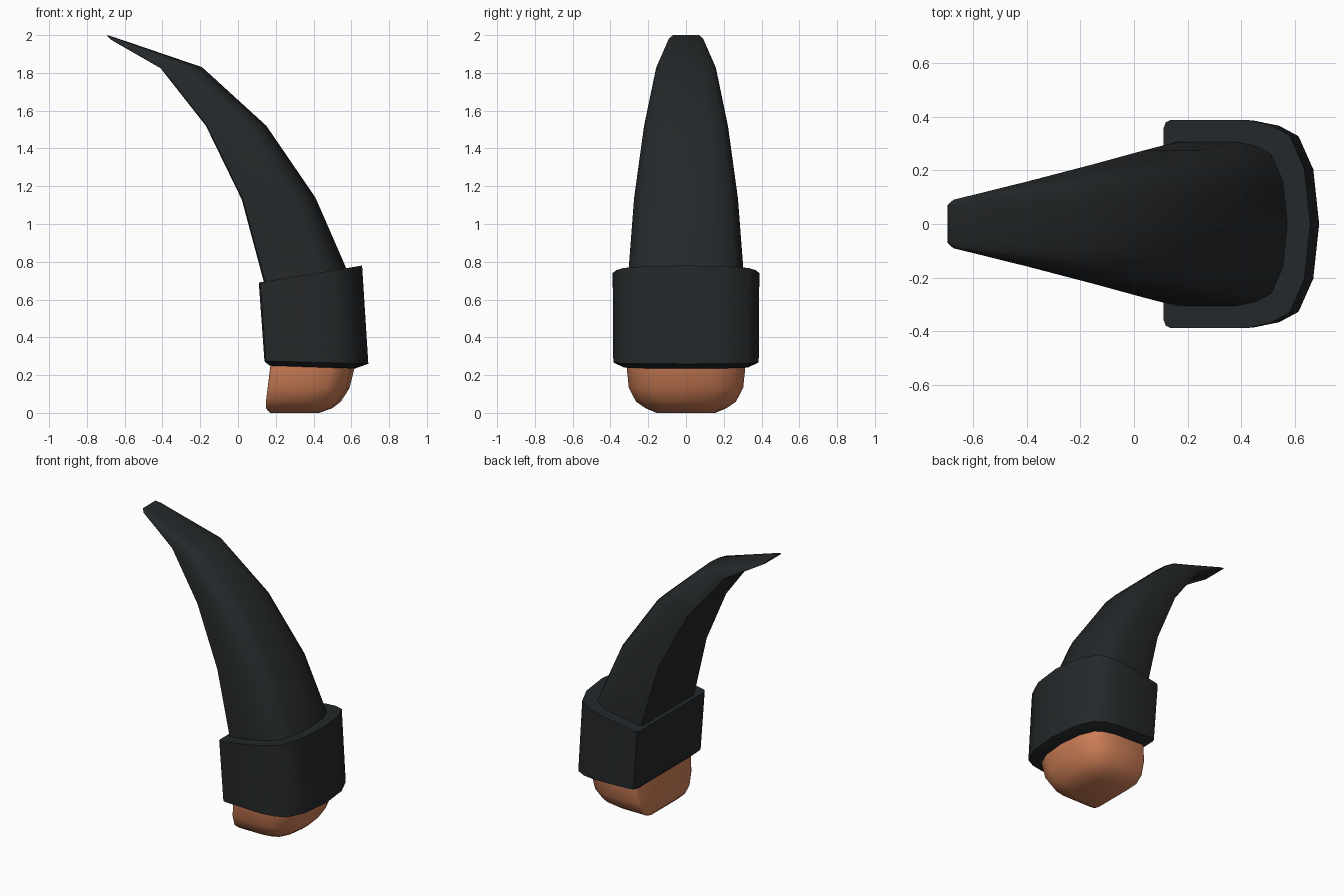
import bpy, bmesh, math

if "Cube" in bpy.data.objects:
    bpy.data.objects.remove(bpy.data.objects["Cube"])

# D-shaped section: (fraction from back to front, fraction of half width)
HALF = [(0.0, 0.92), (0.015, 0.975), (0.05, 1), (0.56, 1), (0.73, 0.95),
        (0.86, 0.85), (0.96, 0.53)]
SECTION = HALF + [(1, 0)] + [(u, -v) for u, v in reversed(HALF)]


def material(name, color):
    m = bpy.data.materials.new(name)
    m.diffuse_color = (*color, 1)
    m.use_nodes = True
    m.node_tree.nodes["Principled BSDF"].inputs["Base Color"].default_value = m.diffuse_color
    return m


def loft(name, rings, mat, angle=40):
    """Skin D sections; each ring is (back x, back z, front x, front z, half width)."""
    bm = bmesh.new()
    loops = []
    for bx, bz, fx, fz, w in rings:
        loops.append([bm.verts.new((bx + (fx - bx) * u, w * v, bz + (fz - bz) * u))
                      for u, v in SECTION])
    n = len(SECTION)
    for a, b in zip(loops, loops[1:]):
        for i in range(n):
            j = (i + 1) % n
            bm.faces.new((a[i], a[j], b[j], b[i]))
    bm.faces.new(loops[0])
    bm.faces.new(loops[-1])
    bmesh.ops.recalc_face_normals(bm, faces=bm.faces)
    me = bpy.data.meshes.new(name)
    bm.to_mesh(me)
    bm.free()
    me.materials.append(mat)
    ob = bpy.data.objects.new(name, me)
    bpy.context.collection.objects.link(ob)
    bpy.ops.object.select_all(action='DESELECT')
    ob.select_set(True)
    bpy.context.view_layer.objects.active = ob
    bpy.ops.object.shade_smooth_by_angle(angle=math.radians(angle))
    return ob


black = material("black_horn", (0.018, 0.021, 0.023))
skin = material("brown_skin", (0.62, 0.21, 0.095))

# Curved claw flattening to a thin blunt tip
loft("claw", [
    (0.15, 0.66, 0.58, 0.74, 0.307),
    (0.135, 0.70, 0.567, 0.78, 0.305),
    (0.02, 1.13, 0.41, 1.14, 0.275),
    (-0.17, 1.52, 0.15, 1.52, 0.222),
    (-0.41, 1.825, -0.19, 1.83, 0.158),
    (-0.675, 1.977, -0.65, 1.987, 0.09),
    (-0.695, 1.998, -0.69, 2.0, 0.07),
], black)

# Collar with a slightly sloped underside
loft("collar", [
    (0.165, 0.25, 0.62, 0.235, 0.33),
    (0.14, 0.275, 0.69, 0.26, 0.385),
    (0.11, 0.69, 0.657, 0.78, 0.388),
], black)

# Rounded fingertip under the collar
loft("fingertip", [
    (0.18, 0.32, 0.63, 0.32, 0.317),
    (0.17, 0.24, 0.617, 0.24, 0.314),
    (0.158, 0.14, 0.59, 0.13, 0.303),
    (0.148, 0.06, 0.545, 0.06, 0.265),
    (0.147, 0.025, 0.50, 0.025, 0.215),
    (0.17, 0.0, 0.43, 0.0, 0.155),
], skin, 60)
